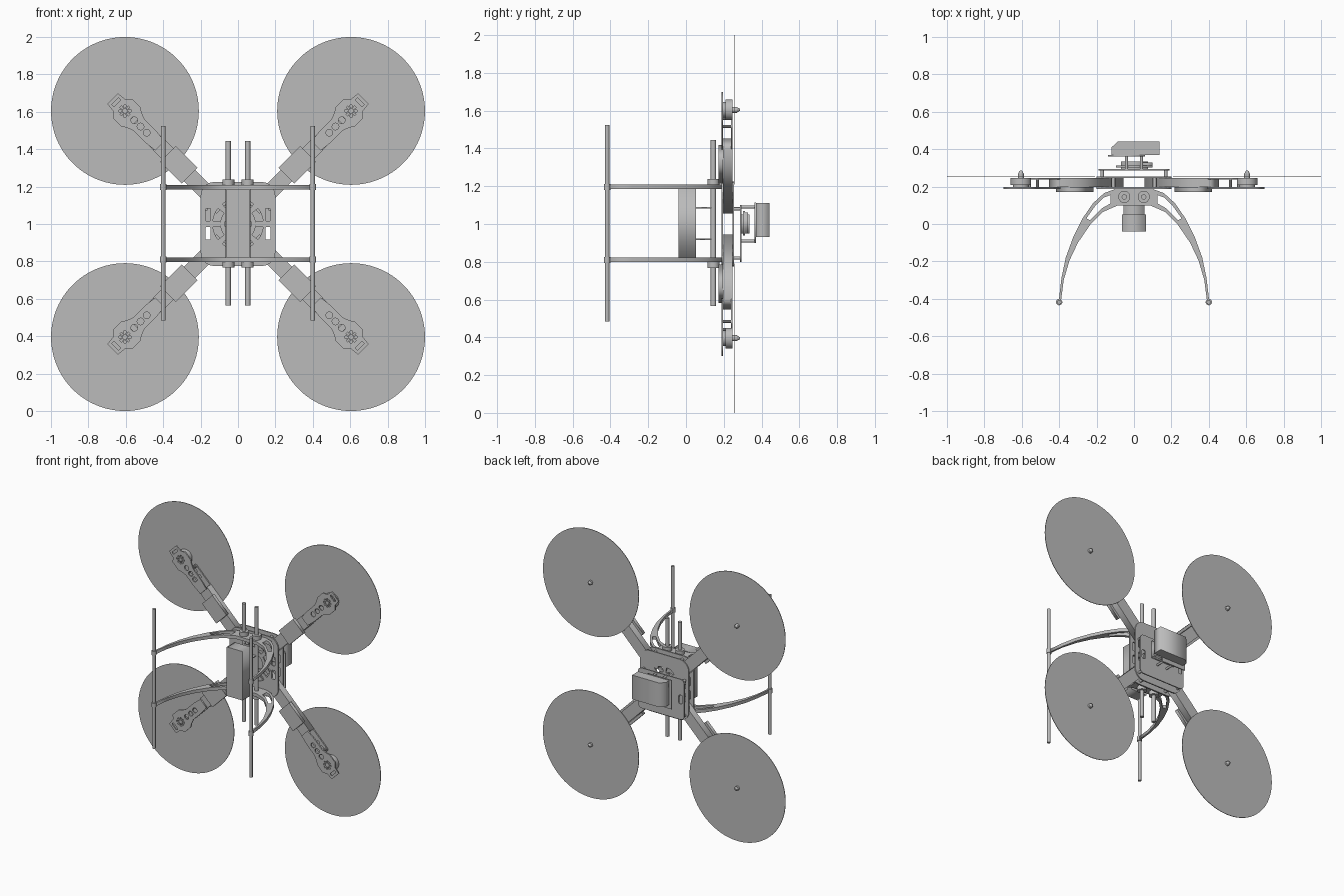
import bpy, bmesh, math
from math import cos, sin, pi
from mathutils import Matrix

cube = bpy.data.objects.get("Cube")
if cube:
    bpy.data.objects.remove(cube, do_unlink=True)

grey = bpy.data.materials.new("plain grey")
grey.use_nodes = True
grey.diffuse_color = (0.5, 0.5, 0.5, 1)
grey.node_tree.nodes["Principled BSDF"].inputs["Base Color"].default_value = (0.5, 0.5, 0.5, 1)

CENTRE = Matrix.Translation((0, 0, 1))


def facing(angle=0):
    """Local xy lies in the airframe plane, local -z points to the back."""
    return CENTRE @ Matrix.Rotation(pi / 2, 4, 'X') @ Matrix.Rotation(angle, 4, 'Z')


def add(name, mesh, matrix, smooth=False):
    ob = bpy.data.objects.new(name, mesh)
    bpy.context.collection.objects.link(ob)
    ob.matrix_world = matrix
    mesh.materials.clear()
    mesh.materials.append(grey)
    if smooth:
        bpy.ops.object.select_all(action='DESELECT')
        bpy.context.view_layer.objects.active = ob
        ob.select_set(True)
        bpy.ops.object.shade_smooth_by_angle(angle=math.radians(35))
    return ob


def prism(name, loops, lo, hi, matrix):
    """Extrude a filled outline with holes from lo to hi along local z."""
    curve = bpy.data.curves.new(name, 'CURVE')
    curve.dimensions, curve.fill_mode = '2D', 'BOTH'
    curve.extrude = (hi - lo) / 2
    for loop in loops:
        sp = curve.splines.new('POLY')
        sp.points.add(len(loop) - 1)
        for p, (u, v) in zip(sp.points, loop):
            p.co = (u, v, 0, 1)
        sp.use_cyclic_u = True
    tmp = bpy.data.objects.new(name + "_outline", curve)
    bpy.context.collection.objects.link(tmp)
    deps = bpy.context.evaluated_depsgraph_get()
    mesh = bpy.data.meshes.new_from_object(tmp.evaluated_get(deps))
    bpy.data.objects.remove(tmp, do_unlink=True)
    return add(name, mesh, matrix @ Matrix.Translation((0, 0, (lo + hi) / 2)))


def plate(name, loops, y0, y1, angle=0):
    return prism(name, loops, -y1, -y0, facing(angle))


def box(name, u0, u1, v0, v1, y0, y1, angle=0):
    return plate(name, [[(u0, v0), (u1, v0), (u1, v1), (u0, v1)]], y0, y1, angle)


def cylinder(name, u, v, r, lo, hi, matrix, r2=None, sides=24):
    bm = bmesh.new()
    bmesh.ops.create_cone(bm, cap_ends=True, segments=sides, radius1=r,
                          radius2=r if r2 is None else r2, depth=hi - lo)
    bmesh.ops.translate(bm, verts=bm.verts, vec=(u, v, (lo + hi) / 2))
    mesh = bpy.data.meshes.new(name)
    bm.to_mesh(mesh)
    bm.free()
    return add(name, mesh, matrix, True)


def disc(name, u, v, r, y0, y1, angle=0, sides=24, tip=None):
    # radius2 is the forward end, so a tapered back end goes in as radius1
    first = r if tip is None else tip
    return cylinder(name, u, v, first, -y1, -y0, facing(angle), r, sides)


def ring(u, v, r, n=16):
    return [(u + r * cos(2 * pi * i / n), v + r * sin(2 * pi * i / n)) for i in range(n)]


def rounded(u0, u1, v0, v1, r):
    corners = [(u1 - r, v1 - r), (u0 + r, v1 - r), (u0 + r, v0 + r), (u1 - r, v0 + r)]
    return [(u + r * cos(pi / 2 * (k + i / 5)), v + r * sin(pi / 2 * (k + i / 5)))
            for k, (u, v) in enumerate(corners) for i in range(6)]


def sector(r0, r1, mid, half, u=0):
    arc = [mid + half * (i / 3 - 1) for i in range(7)]
    return ([(u + r1 * cos(a), r1 * sin(a)) for a in arc]
            + [(u + r0 * cos(a), r0 * sin(a)) for a in reversed(arc)])


# Arms, motors and rotors, repeated on the diagonals
R = 0.855
half = [(0.59, 0.035), (0.66, 0.043), (0.75, 0.043), (0.785, 0.056), (0.81, 0.072),
        (0.875, 0.072), (0.9, 0.045), (0.948, 0.04)]
mount = half + [(u, -v) for u, v in reversed(half)]
star = [sector(0.013, 0.032, k * pi / 4, 0.2, R) for k in range(8)]
holes = [ring(u, 0, 0.018) for u in (0.69, 0.737, 0.785)]
tip_slot = rounded(0.912, 0.93, -0.026, 0.026, 0.008)
for k, place in enumerate(("upper_left", "upper_right", "lower_right", "lower_left")):
    a = pi / 4 + k * pi / 2
    box("arm_" + place, 0.12, 0.6, -0.042, 0.042, 0.197, 0.247, a)
    box("speed_controller_" + place, 0.365, 0.53, -0.06, 0.06, 0.172, 0.197, a)
    plate("motor_mount_" + place, [mount, tip_slot] + star + holes, 0.187, 0.197, a)
    plate("arm_cap_" + place, [rounded(0.58, 0.775, -0.04, 0.04, 0.015)] + holes[:2],
          0.238, 0.247, a)
    for v in (-0.03, 0.03):
        disc("mount_spacer_" + place, 0.76, v, 0.008, 0.197, 0.238, a, 10)
    disc("motor_base_" + place, R, 0, 0.042, 0.197, 0.208, a)
    disc("motor_" + place, R, 0, 0.055, 0.208, 0.246, a, 32)
    disc("rotor_disc_" + place, R, 0, 0.395, 0.253, 0.257, a, 96)
    disc("rotor_hub_" + place, R, 0, 0.016, 0.246, 0.27, a, 16)
    disc("spinner_" + place, R, 0, 0.014, 0.27, 0.285, a, 16, 0.006)

# Central hub plates with lightening holes
side_slots = [rounded(s * 0.16 - 0.014, s * 0.16 + 0.014, z - 0.033, z + 0.033, 0.006)
              for s in (-1, 1) for z in (-0.05, 0.05)]
wedges = [sector(0.095, 0.135, pi / 8 + k * pi / 4, 0.27) for k in range(8)]
hub = [rounded(-0.2, 0.2, -0.225, 0.225, 0.075), ring(0, 0, 0.07, 24)] + side_slots + wedges
plate("front_hub_plate", hub, 0.187, 0.197)
plate("rear_hub_plate", hub, 0.245, 0.254)
for x in (-0.11, 0.11):
    for z in (-0.2, 0.2):
        disc("hub_spacer", x, z, 0.01, 0.197, 0.245, sides=12)

# Electronics stacked behind the hub
plate("electronics_plate", [rounded(-0.19, 0.19, -0.2, 0.1, 0.03)] + side_slots[::2],
      0.286, 0.294)
for x in (-0.17, 0.17):
    for z in (-0.18, 0.08):
        disc("electronics_spacer", x, z, 0.009, 0.254, 0.286, sides=12)
box("circuit_board", -0.095, 0.1, -0.06, 0.07, 0.302, 0.312)
box("circuit_housing", -0.07, 0.075, -0.05, 0.05, 0.294, 0.335)
box("connector_block", 0.04, 0.1, -0.05, 0.06, 0.312, 0.328)
box("receiver_plate", -0.14, 0.06, -0.1, 0.115, 0.362, 0.37)
for x in (-0.04, 0.04):
    for z in (-0.09, 0.09):
        disc("receiver_spacer", x, z, 0.008, 0.294, 0.362, sides=12)
prism("receiver_box", [[(-0.12, 0.37), (0.135, 0.37), (0.135, 0.442),
                        (-0.085, 0.442), (-0.12, 0.41)]], -0.07, 0.11, CENTRE)

# Battery and its carrier in front of the hub
box("battery", -0.065, 0.065, -0.18, 0.185, -0.04, 0.052)
for z in (-0.08, 0.085):
    box("battery_bracket", -0.055, 0.055, z - 0.004, z + 0.004, 0.052, 0.135)
box("battery_tray", -0.05, 0.05, -0.15, 0.15, 0.13, 0.138)

# Landing hoops: an arched outline mirrored about the middle, with two slots
outer = [(0.1, 0.187), (0.16, 0.165), (0.22, 0.11), (0.275, 0.03), (0.325, -0.07),
         (0.365, -0.18), (0.388, -0.29), (0.402, -0.41)]
inner = [(0.39, -0.41), (0.376, -0.3), (0.345, -0.195), (0.3, -0.1), (0.235, -0.005),
         (0.165, 0.065), (0.085, 0.1)]
slot = [(0.125, 0.155), (0.16, 0.142), (0.205, 0.1), (0.255, 0.03), (0.235, 0.02),
        (0.17, 0.085), (0.125, 0.11)]


def mirrored(points):
    return [(-x, y) for x, y in reversed(points)]


side = outer + inner
for z, end in ((0.197, 1), (-0.19, -1)):
    prism("landing_hoop", [side + mirrored(side), slot, mirrored(slot)],
          z - 0.012, z + 0.012, CENTRE)
    for s in (-1, 1):
        cylinder("skid_clamp", s * 0.4, -0.418, 0.017, z - 0.016, z + 0.016, CENTRE, sides=16)
        mid = z + end * 0.027
        cylinder("rail_clamp", s * 0.052, 0.145, 0.032, mid - 0.015, mid + 0.015, CENTRE)

# Rails beside the battery and skids at the hoop ends
for s in (-1, 1):
    cylinder("rail", s * 0.052, 0.145, 0.014, -0.435, 0.445, CENTRE, sides=16)
    cylinder("skid", s * 0.4, -0.418, 0.012, -0.515, 0.525, CENTRE, sides=16)
